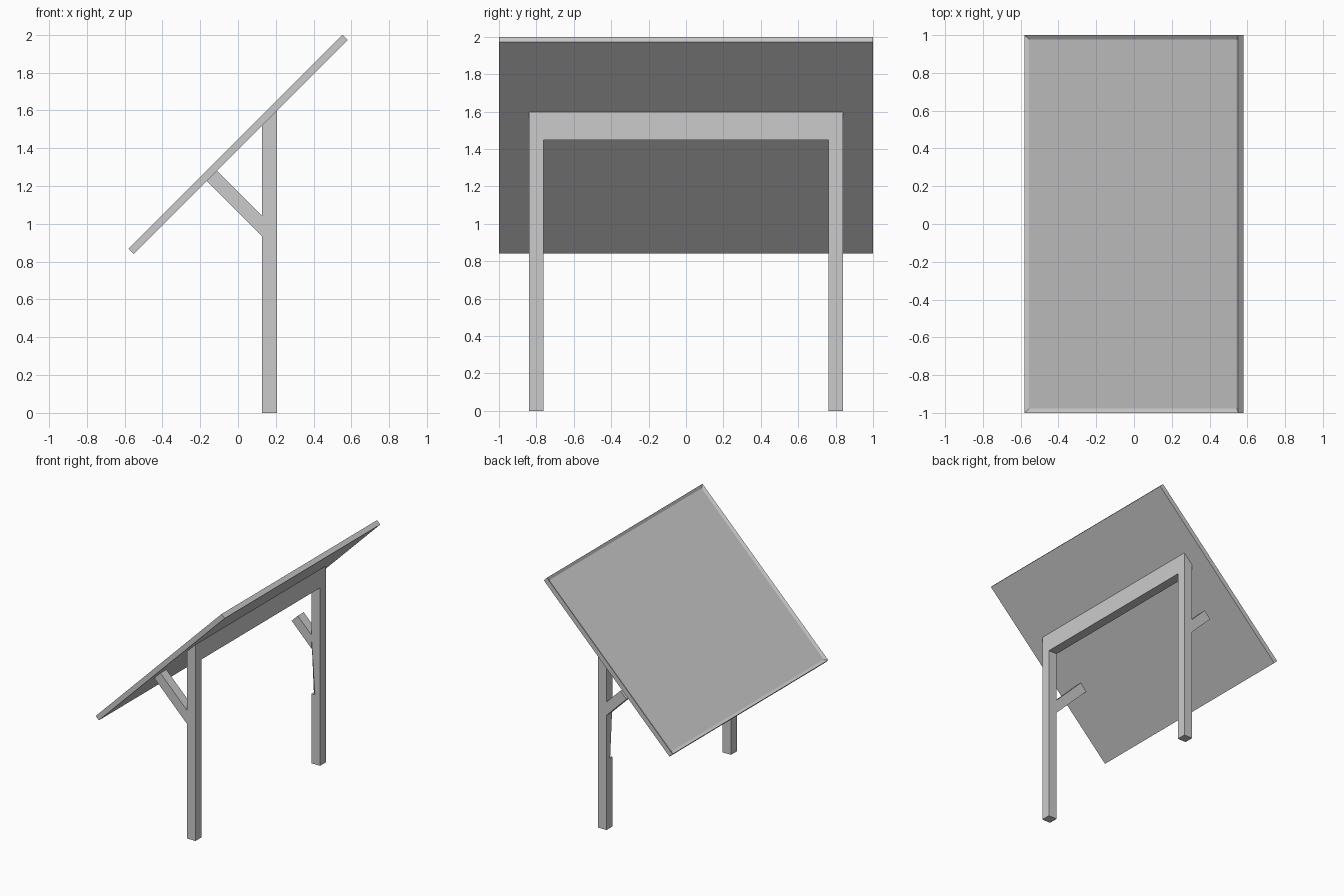
import bpy, bmesh
from math import radians
from mathutils import Matrix

if "Cube" in bpy.data.objects:
    bpy.data.objects.remove(bpy.data.objects["Cube"])


def finish(name, bm):
    bmesh.ops.recalc_face_normals(bm, faces=bm.faces)
    mesh = bpy.data.meshes.new(name)
    bm.to_mesh(mesh)
    bm.free()
    obj = bpy.data.objects.new(name, mesh)
    bpy.context.collection.objects.link(obj)
    return obj


def extrude_profile(name, pts, y0, y1):
    """Extrude an x-z outline along y."""
    bm = bmesh.new()
    face = bm.faces.new([bm.verts.new((x, y0, z)) for x, z in pts])
    ext = bmesh.ops.extrude_face_region(bm, geom=[face])
    verts = [v for v in ext["geom"] if isinstance(v, bmesh.types.BMVert)]
    bmesh.ops.translate(bm, verts=verts, vec=(0, y1 - y0, 0))
    return finish(name, bm)


X0, X1 = 0.128, 0.205      # post depth range
Y0, Y1 = 0.762, 0.839      # post distance from the middle
UNDER = 1.392              # panel underside: z = x + UNDER

# tilted panel with a shallow recess inside its rim
bm = bmesh.new()
bmesh.ops.create_cube(bm, size=1, matrix=Matrix.Diagonal((1.6, 2.0, 0.04, 1)))
top = [f for f in bm.faces if f.normal.z > 0.9]
bmesh.ops.inset_region(bm, faces=top, thickness=0.033)
bmesh.ops.translate(bm, verts=top[0].verts[:], vec=(0, 0, -0.012))
bmesh.ops.transform(bm, verts=bm.verts, matrix=Matrix.Translation((0, 0, 1.42))
                    @ Matrix.Rotation(radians(-45), 4, 'Y'))
finish("panel", bm)

# posts and cross beam, tops cut to the panel slope
posts = {}
for side, name in ((-1, "near_post"), (1, "far_post")):
    ys = sorted((side * Y0, side * Y1))
    posts[side] = extrude_profile(
        name, [(X0, 0), (X1, 0), (X1, X1 + UNDER), (X0, X0 + UNDER)], *ys)
extrude_profile("cross_beam", [(X0, 1.447), (X1, 1.447), (X1, X1 + UNDER),
                               (X0, X0 + UNDER)], -Y0, Y0)

# diagonal braces; the far one is snapped short of the panel
for side, name, short in ((-1, "near_brace", 0), (1, "far_brace", 0.115)):
    ys = sorted((side * Y0, side * Y1))
    lo, hi = [(s - UNDER) / 2 + short for s in (1.06, 1.17)]
    extrude_profile(name, [(X0, 1.06 - X0), (X0, 1.17 - X0),
                           (hi, 1.17 - hi), (lo, 1.06 - lo)], *ys)

# tapered chip missing from the inner corner of the far post
s, e, zb = 0.03, 0.02, 0.565
zt = zb + 0.45 * (1 + 2 * e / s)
bm = bmesh.new()
for p in ((X0 - e, Y0 - e, zb), (X0 + s + e, Y0 - e, zb),
          (X0 - e, Y0 + s + e, zb), (X0 - e, Y0 - e, zt)):
    bm.verts.new(p)
bmesh.ops.convex_hull(bm, input=bm.verts[:])
cutter = finish("chip_cutter", bm)
cutter.hide_render = True
cutter.hide_viewport = True
mod = posts[1].modifiers.new("chip", 'BOOLEAN')
mod.operation = 'DIFFERENCE'
mod.solver = 'EXACT'
mod.object = cutter
